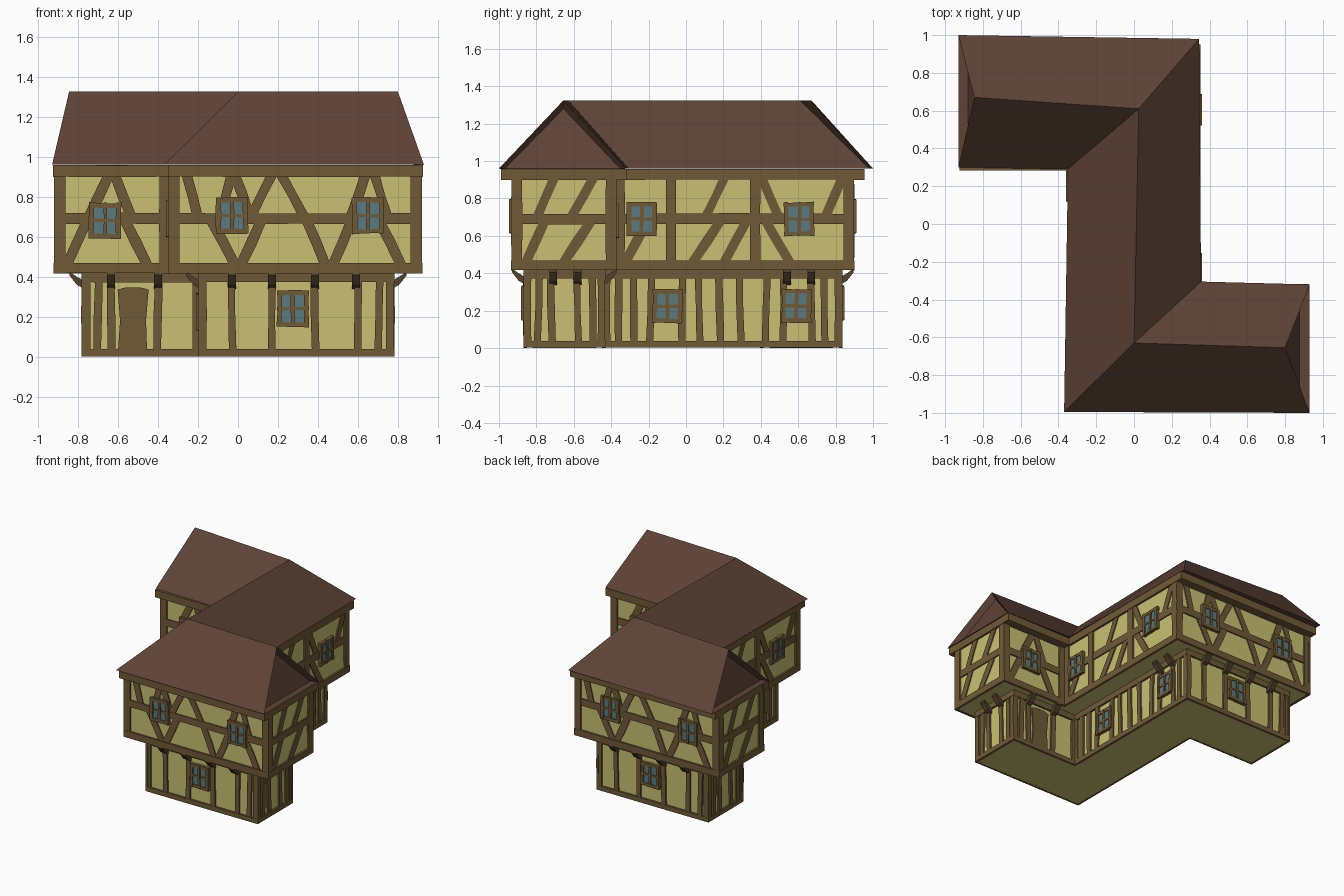
import bpy, bmesh, math, random
from mathutils import Vector

if "Cube" in bpy.data.objects:
    bpy.data.objects.remove(bpy.data.objects["Cube"])

rng = random.Random(4)
CY = -0.017   # the walls repeat by a half turn about (0, CY)


def material(name, rgb):
    m = bpy.data.materials.new(name)
    m.diffuse_color = (*rgb, 1)
    m.use_nodes = True
    m.node_tree.nodes["Principled BSDF"].inputs["Base Color"].default_value = m.diffuse_color
    return m


PLASTER = material("yellow plaster", (0.58, 0.53, 0.175))
TIMBER = material("brown timber", (0.160, 0.102, 0.038))
DARK = material("dark timber", (0.085, 0.055, 0.026))
ROOF = material("roof brown", (0.112, 0.056, 0.038))
GLASS = material("blue grey glass", (0.107, 0.195, 0.205))

parts = {}


def part(name, mat):
    if name not in parts:
        parts[name] = (bmesh.new(), mat)
    return parts[name][0]


def prism(bm, a, b):
    """Closed prism between two matching loops, plus its half-turn copy."""
    for turn in (0, 1):
        def put(p):
            return bm.verts.new((-p[0], 2 * CY - p[1], p[2]) if turn else p)
        va, vb = [put(p) for p in a], [put(p) for p in b]
        bm.faces.new(va)
        bm.faces.new(vb[::-1])
        for i in range(len(va)):
            j = (i + 1) % len(va)
            bm.faces.new((va[i], vb[i], vb[j], va[j]))


# wall frames: t runs along the wall, d is the distance out of it
def frames(front, end, back, spine):
    return (lambda t, z, d: (t, front - d, z), lambda t, z, d: (end + d, t, z),
            lambda t, z, d: (t, back + d, z), lambda t, z, d: (spine + d, t, z))


UP = frames(-0.92, 0.907, -0.385, 0.335)
LOW = frames(-0.855, 0.767, -0.445, 0.185)


def shape(bm, P, pts, d0, d1):
    prism(bm, [P(t, z, d0) for t, z in pts], [P(t, z, d1) for t, z in pts])


def bar(P, t0, z0, t1, z1, w, d=0.013, name="timber_frame", mat=TIMBER, jit=0.004):
    a, b = Vector((t0, z0)), Vector((t1, z1))
    n = (b - a).normalized()
    n = Vector((-n.y, n.x)) * w / 2
    m = (a + b) / 2
    k = lambda: Vector((rng.uniform(-jit, jit), rng.uniform(-jit, jit)))
    pts = [a + n, m + n + k(), b + n, b - n, m - n + k(), a - n]
    shape(part(name, mat), P, pts, -0.004, d)


def window(P, t, z, w=0.16, h=0.18):
    hw, hh = w / 2, h / 2
    shape(part("window_glass", GLASS), P,
          [(t - hw + .01, z - hh + .01), (t + hw - .01, z - hh + .01),
           (t + hw - .01, z + hh - .01), (t - hw + .01, z + hh - .01)], -0.004, 0.018)
    for s, bw in ((-1, .024), (0, .018), (1, .024)):
        k = rng.uniform(-.004, .004)
        e = s * (hw - .012)
        bar(P, t + e + k, z - hh, t + e - k, z + hh, bw, 0.026, "window_frames")
        e = s * (hh - .012)
        bar(P, t - hw, z + e - k, t + hw, z + e + k, bw, 0.024, "window_frames")


def bracket(P, t):
    prof = [(-.004, .335), (.04, .36), (.075, .405), (.075, .425), (.04, .40), (-.004, .375)]
    prism(part("overhang_brackets", DARK), [P(t - .021, z, d) for d, z in prof],
          [P(t + .021, z, d) for d, z in prof])


# plaster bodies of both storeys (Z-shaped plans)
def storey(name, half, z0, z1):
    pts = half + [(-x, 2 * CY - y) for x, y in half]
    bm = part(name, PLASTER)
    lo = [bm.verts.new((x, y, z0)) for x, y in pts]
    hi = [bm.verts.new((x, y, z1)) for x, y in pts]
    bm.faces.new(lo[::-1])
    bm.faces.new(hi)
    for i in range(8):
        j = (i + 1) % 8
        bm.faces.new((lo[i], lo[j], hi[j], hi[i]))


storey("upper_walls", [(-.335, -.92), (.907, -.92), (.907, -.385), (.335, -.385)], .42, .957)
storey("lower_walls", [(-.185, -.855), (.767, -.855), (.767, -.445), (.185, -.445)], .002, .425)

# sills, plates and corner posts: (from, to) of each wall
up_span = ((-.348, .92), (-.933, -.372), (.335, .92), (-.385, .899))
low_span = ((-.198, .78), (-.868, -.432), (.185, .78), (-.445, .834))
top_span = ((-.348, .925), (-.985, -.32), (.335, .925), (-.33, .95))
for i in range(4):
    U, L = UP[i], LOW[i]
    a, b = up_span[i]
    bar(U, a, .443, b, .443, .052, .015, jit=.002)
    bar(U, a, .69, b, .69, .055, .010)
    for t in (a + .028, b - .028):
        bar(U, t, .43, t, .93, .056)
    a, b = low_span[i]
    bar(L, a, .02, b, .02, .036, .015, jit=.001)
    bar(L, a, .395, b, .395, .045, .015, jit=.002)
    for t in (a + .02, b - .02):
        bar(L, t, .01, t, .41, .042)
    # wall plate under the eaves, deep on the walls facing front and back
    a, b = top_span[i]
    bar(U, a, .929, b, .929, .058, .068 if i in (0, 2) else .016, jit=.001)

# braces of the upper storey: t at bottom, z, t at top, z
LO, MID, HI = .45, .69, .92
braces = (
    [(.06, MID, .175, HI), (.335, MID, .21, HI), (-.2, MID, -.26, HI), (-.09, MID, -.03, HI),
     (.06, MID, -.02, HI), (.56, MID, .64, HI), (.75, MID, .68, HI), (-.01, LO, -.14, MID),
     (.01, LO, .12, MID), (.44, LO, .34, MID), (.47, LO, .57, MID), (.82, LO, .70, MID)],
    [(-.80, MID, -.70, HI), (-.62, MID, -.49, HI), (-.86, LO, -.75, MID), (-.66, LO, -.50, MID)],
    [(.53, MID, .62, HI), (.75, MID, .64, HI), (.45, LO, .57, MID), (.86, LO, .75, MID)],
    [(.10, MID, .21, HI), (.50, MID, .40, HI), (.74, MID, .84, HI), (.03, LO, .19, MID),
     (.20, LO, .33, MID), (.56, LO, .42, MID), (-.33, LO, -.20, MID)],
)
for P, rows in zip(UP, braces):
    for t0, z0, t1, z1 in rows:
        bar(P, t0, z0, t1, z1, .05, .008)
for t in (-.08, .37):
    bar(UP[3], t, .45, t, .92, .056)

# lower storey studs and brackets
studs = ([-.03, .17, .385, .60, .705], [-.79, -.72, -.58, -.50], [.40, .635, .70],
         [-.36, -.28, -.19, -.02, .07, .18, .29, .43, .52, .67, .74])
for P, ts in zip(LOW, studs):
    for t in ts:
        k = rng.uniform(-.006, .006)
        bar(P, t + k, .02, t - k, .40, .038)
for P, ts in zip(LOW, ([-.03, .17, .385, .59], [-.71, -.58], [.40, .635], [.54, .67])):
    for t in ts:
        bracket(P, t)

# windows
for t in (-.03, .65):
    window(UP[0], t, .705)
window(UP[2], .665, .68)
for t in (-.237, .605):
    window(UP[3], t, .69)
window(LOW[0], .275, .24)
for t in (-.1, .59):
    window(LOW[3], t, .225)

# door with bowed sides and a curved head
door = [(.455, .03), (.60, .03), (.59, .18), (.602, .335), (.56, .347), (.49, .347),
        (.447, .335), (.46, .18)]
shape(part("doors", TIMBER), LOW[2], door, -.004, .010)

# roof: eave corners, ridge points and slopes
bm = part("roof", ROOF)
eave = [(-.37, -.995), (.93, -1.0), (.93, -.32), (.355, -.305),
        (.345, .98), (-.93, 1.0), (-.93, .30), (-.35, .29)]
ridge = [(0, -.63), (.80, -.655), (.025, .61), (-.845, .67)]
e = [bm.verts.new((x, y, .96)) for x, y in eave]
r = [bm.verts.new((x, y, 1.325)) for x, y in ridge]
for f in ((e[0], e[1], r[1], r[0]), (e[2], e[3], r[0], r[1]), (e[3], e[4], r[2], r[0]),
          (e[4], e[5], r[3], r[2]), (e[6], e[7], r[2], r[3]), (e[7], e[0], r[0], r[2]), e[::-1]):
    bm.faces.new(f)
gables = [bm.faces.new((e[1], e[2], r[1])), bm.faces.new((e[5], e[6], r[3]))]
bm.normal_update()
# recessed gable triangles
bmesh.ops.inset_individual(bm, faces=gables, thickness=.03, depth=-.05)

for name, (bm, mat) in parts.items():
    if name != "roof":
        bmesh.ops.recalc_face_normals(bm, faces=bm.faces[:])
    me = bpy.data.meshes.new(name)
    bm.to_mesh(me)
    bm.free()
    me.materials.append(mat)
    bpy.context.collection.objects.link(bpy.data.objects.new(name, me))
